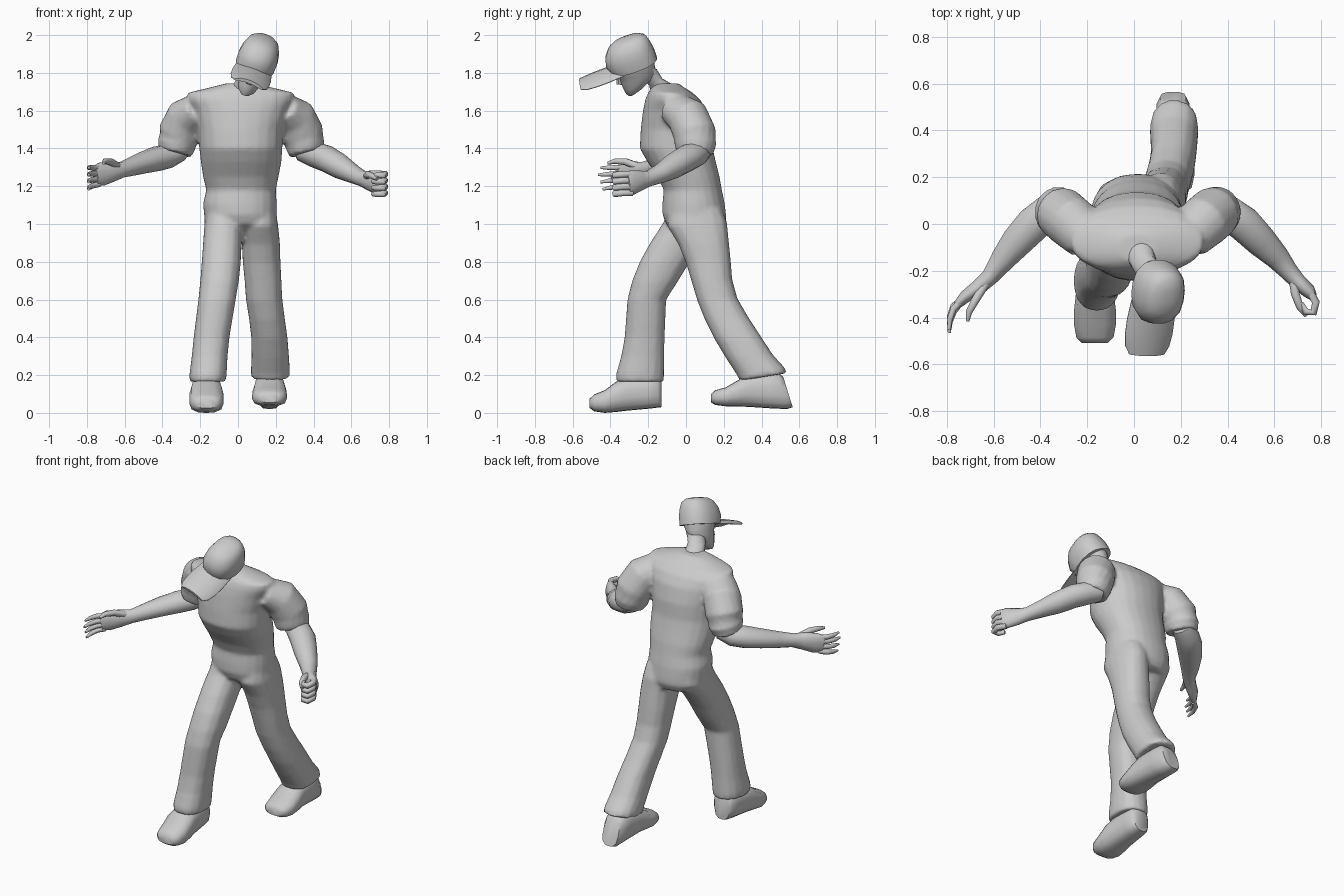
import bpy, bmesh
from math import cos, sin, pi, radians
from mathutils import Vector, Matrix

Z = Vector((0, 0, 1))


def loft(name, rings, n=16, power=2.0, smooth=40):
    """Skin closed rings given as (centre, half axis u, half axis v)."""
    bm = bmesh.new()
    loops = []
    for c, u, v in rings:
        loop = []
        for i in range(n):
            a = 2 * pi * (i + 0.5) / n
            k = (abs(cos(a)) ** power + abs(sin(a)) ** power) ** (-1 / power)
            loop.append(bm.verts.new(Vector(c) + Vector(u) * cos(a) * k + Vector(v) * sin(a) * k))
        loops.append(loop)
    for a, b in zip(loops, loops[1:]):
        for i in range(n):
            j = (i + 1) % n
            bm.faces.new((a[i], a[j], b[j], b[i]))
    bm.faces.new(loops[0])
    bm.faces.new(loops[-1])
    bmesh.ops.recalc_face_normals(bm, faces=bm.faces)
    me = bpy.data.meshes.new(name)
    bm.to_mesh(me)
    bm.free()
    ob = bpy.data.objects.new(name, me)
    bpy.context.collection.objects.link(ob)
    select([ob])
    bpy.ops.object.shade_smooth_by_angle(angle=radians(smooth))
    return ob


def select(obs):
    bpy.ops.object.select_all(action='DESELECT')
    for o in obs:
        o.select_set(True)
    bpy.context.view_layer.objects.active = obs[0]


def stack(name, rows, slope=0.0, **kw):
    """Horizontal rings from extents: z, x0, x1, y0, y1; slope tilts the lowest two."""
    rings = []
    for i, (z, x0, x1, y0, y1) in enumerate(rows):
        s = slope if i < 2 else slope * 0.4
        rings.append((((x0 + x1) / 2, (y0 + y1) / 2, z), ((x1 - x0) / 2, 0, 0),
                      (0, (y1 - y0) / 2, s * (y1 - y0) / 2)))
    return loft(name, rings, **kw)


def tube(name, path, n=12):
    """Tube along points (x, y, z, sideways radius, upward radius)."""
    pts = [Vector(p[:3]) for p in path]
    rings = []
    for i, p in enumerate(path):
        t = (pts[min(i + 1, len(pts) - 1)] - pts[max(i - 1, 0)]).normalized()
        u = t.cross(Z).normalized()
        rings.append((pts[i], u * p[3], u.cross(t) * p[4]))
    return loft(name, rings, n, smooth=60)


# torso and trousers
torso = stack("torso", [
    (0.95, -0.14, 0.18, -0.03, 0.19), (1.0, -0.175, 0.21, -0.105, 0.215),
    (1.05, -0.18, 0.205, -0.125, 0.212), (1.11, -0.185, 0.205, -0.125, 0.205),
    (1.18, -0.168, 0.2, -0.118, 0.19), (1.25, -0.185, 0.215, -0.15, 0.178),
    (1.33, -0.197, 0.23, -0.205, 0.158), (1.4, -0.205, 0.235, -0.245, 0.142),
    (1.5, -0.215, 0.24, -0.24, 0.135), (1.6, -0.24, 0.27, -0.228, 0.11),
    (1.66, -0.275, 0.3, -0.215, 0.075), (1.695, -0.265, 0.295, -0.2, 0.035),
    (1.72, -0.16, 0.19, -0.185, -0.005), (1.745, -0.06, 0.09, -0.16, -0.04)],
    n=24, power=2.25)
front_leg = stack("front_trouser_leg", [
    (0.165, -0.255, -0.065, -0.37, -0.118), (0.2, -0.258, -0.06, -0.372, -0.116),
    (0.3, -0.245, -0.055, -0.343, -0.116), (0.4, -0.235, -0.045, -0.325, -0.113),
    (0.6, -0.21, -0.012, -0.31, -0.105), (0.7, -0.2, 0.005, -0.285, -0.04),
    (0.8, -0.192, 0.015, -0.245, 0.02), (0.9, -0.185, 0.02, -0.19, 0.09),
    (1.0, -0.178, 0.025, -0.125, 0.19), (1.07, -0.17, 0.02, -0.09, 0.18)], power=2.4)
back_leg = stack("back_trouser_leg", [
    (0.19, 0.07, 0.275, 0.283, 0.535), (0.22, 0.068, 0.275, 0.27, 0.522),
    (0.3, 0.072, 0.27, 0.21, 0.46), (0.4, 0.07, 0.262, 0.15, 0.395),
    (0.5, 0.058, 0.248, 0.1, 0.33), (0.6, 0.042, 0.235, 0.06, 0.272),
    (0.7, 0.035, 0.23, 0.03, 0.245), (0.8, 0.025, 0.225, 0.0, 0.237),
    (0.9, 0.02, 0.222, -0.04, 0.227), (1.0, 0.015, 0.212, -0.1, 0.217),
    (1.07, 0.02, 0.2, -0.09, 0.19)], slope=0.16, power=2.4)

# short sleeves, one mirrored across the slightly shifted torso
sleeve = [(-0.2, -0.06, 1.615, .1, .085), (-0.27, 0.01, 1.565, .115, .11),
          (-0.31, 0.045, 1.48, .115, .115), (-0.325, 0.05, 1.42, .112, .105),
          (-0.335, 0.045, 1.375, .1, .095)]
sleeves = [tube("sleeve", sleeve, 16),
           tube("sleeve", [(0.03 - p[0],) + p[1:] for p in sleeve], 16)]

# fuse the clothing into one continuous skin
select([torso, front_leg, back_leg] + sleeves)
bpy.ops.object.join()
torso.name = "clothed_body"
mod = torso.modifiers.new("fuse", 'REMESH')
mod.mode = 'VOXEL'
mod.voxel_size = 0.012
mod.use_smooth_shade = True
mod = torso.modifiers.new("soften", 'SMOOTH')
mod.iterations = 5

# bare forearms with palms
tube("open_forearm", [
    (-0.3, 0.08, 1.385, .06, .05), (-0.37, 0.05, 1.36, .075, .065),
    (-0.43, 0.0, 1.345, .078, .066), (-0.5, -0.075, 1.325, .07, .058),
    (-0.56, -0.15, 1.305, .055, .05), (-0.615, -0.225, 1.287, .038, .042),
    (-0.665, -0.27, 1.278, .034, .055), (-0.72, -0.31, 1.265, .028, .064),
    (-0.755, -0.345, 1.255, .018, .055)])
tube("fist_forearm", [
    (0.33, 0.08, 1.385, .06, .05), (0.4, 0.05, 1.37, .075, .068),
    (0.47, 0.0, 1.345, .078, .07), (0.54, -0.07, 1.305, .07, .066),
    (0.61, -0.14, 1.265, .055, .05), (0.66, -0.2, 1.24, .042, .042),
    (0.7, -0.245, 1.23, .036, .055), (0.745, -0.285, 1.22, .032, .066),
    (0.765, -0.31, 1.215, .02, .06)])

# fingers: a spread hand and a curled hand
for i in range(4):
    z = 1.298 - 0.029 * i
    e = 0.012 * abs(i - 1)
    tube("open_finger", [
        (-0.735, -0.325, z, .016, .016), (-0.772, -0.375 + e, z - .003 * i, .015, .015),
        (-0.788, -0.42 + e, z - .006 * i, .013, .013),
        (-0.79, -0.465 + e, z - .009 * i, .007, .007)], 8)
    z = 1.263 - 0.033 * i
    tube("curled_finger", [
        (0.75, -0.285, z, .018, .018), (0.778, -0.335, z, .018, .018),
        (0.768, -0.378, z - .004, .018, .018), (0.735, -0.375, z - .006, .016, .016),
        (0.715, -0.34, z - .006, .012, .012)], 8)
tube("open_thumb", [(-0.635, -0.255, 1.305, .02, .02), (-0.675, -0.32, 1.33, .019, .019),
                    (-0.705, -0.375, 1.332, .015, .015), (-0.712, -0.415, 1.322, .008, .008)], 8)
tube("curled_thumb", [(0.68, -0.235, 1.25, .02, .022), (0.69, -0.3, 1.262, .02, .02),
                      (0.71, -0.355, 1.255, .017, .017), (0.738, -0.39, 1.24, .011, .011)], 8)


# shoes: rings along y with rows (y, bottom, top, half width)
def shoe(name, x, rows):
    loft(name, [((x, y, (b + t) / 2), (w, 0, 0), (0, s, (t - b) / 2))
                for y, b, t, w, s in rows], 14, 3.0, 50)


shoe("front_shoe", -0.167, [
    (-0.51, .025, .075, .055, 0), (-0.485, .008, .098, .08, 0), (-0.43, 0, .12, .09, 0),
    (-0.37, .005, .165, .09, 0), (-0.31, .012, .19, .083, 0), (-0.2, .022, .2, .075, 0),
    (-0.15, .028, .2, .068, 0), (-0.13, .03, .17, .05, 0)])
shoe("back_shoe", 0.167, [
    (0.133, .055, .1, .05, 0), (0.155, .042, .12, .08, 0), (0.21, .035, .135, .092, 0),
    (0.27, .034, .17, .09, 0), (0.33, .032, .205, .082, 0), (0.44, .024, .215, .075, -.01),
    (0.51, .02, .215, .07, -.025), (0.54, .03, .19, .055, -.025)])

# head and cap share one tilted frame at the cap rim
M = Matrix.Translation((0.095, -0.27, 1.85)) @ Matrix.Rotation(radians(20), 4, 'Y') \
    @ Matrix.Rotation(radians(20), 4, 'X')


def oval(z, cy, rx, ry):
    return (z, -rx, rx, cy - ry, cy + ry)


head = stack("head", [
    oval(-.158, -.075, .022, .02), oval(-.14, -.055, .045, .048),
    oval(-.11, -.025, .058, .082), oval(-.075, -.008, .068, .1),
    oval(-.045, -.005, .073, .1), oval(-.02, -.005, .08, .11), oval(.04, 0, .08, .11)])
nose = stack("nose", [
    oval(-.083, -.105, .016, .012), oval(-.075, -.112, .02, .022),
    oval(-.03, -.1, .01, .012)], n=8)
crown = stack("cap_crown", [
    oval(-.012, -.008, .106, .128), oval(.04, -.014, .108, .136),
    oval(.085, -.01, .1, .126), oval(.125, 0, .082, .106),
    oval(.145, .005, .055, .075), oval(.152, .008, .02, .03)], power=2.5)
brim = loft("cap_brim", [((0, y, z), (w, 0, 0), (0, 0, .009)) for y, z, w in [
    (-.06, .012, .1), (-.15, .012, .108), (-.22, .01, .108), (-.275, .006, .1),
    (-.31, .003, .08)]], 16, 3.0)
for v in brim.data.vertices:
    v.co.z -= 2.5 * v.co.x ** 2
for ob in (head, nose, crown, brim):
    ob.matrix_world = M

# neck rising from the collar to the skull
stack("neck", [
    (1.69, -0.055, 0.085, -0.185, -0.03), (1.735, -0.03, 0.085, -0.195, -0.065),
    (1.77, -0.005, 0.1, -0.235, -0.125), (1.82, 0.03, 0.13, -0.27, -0.155)], n=14)
